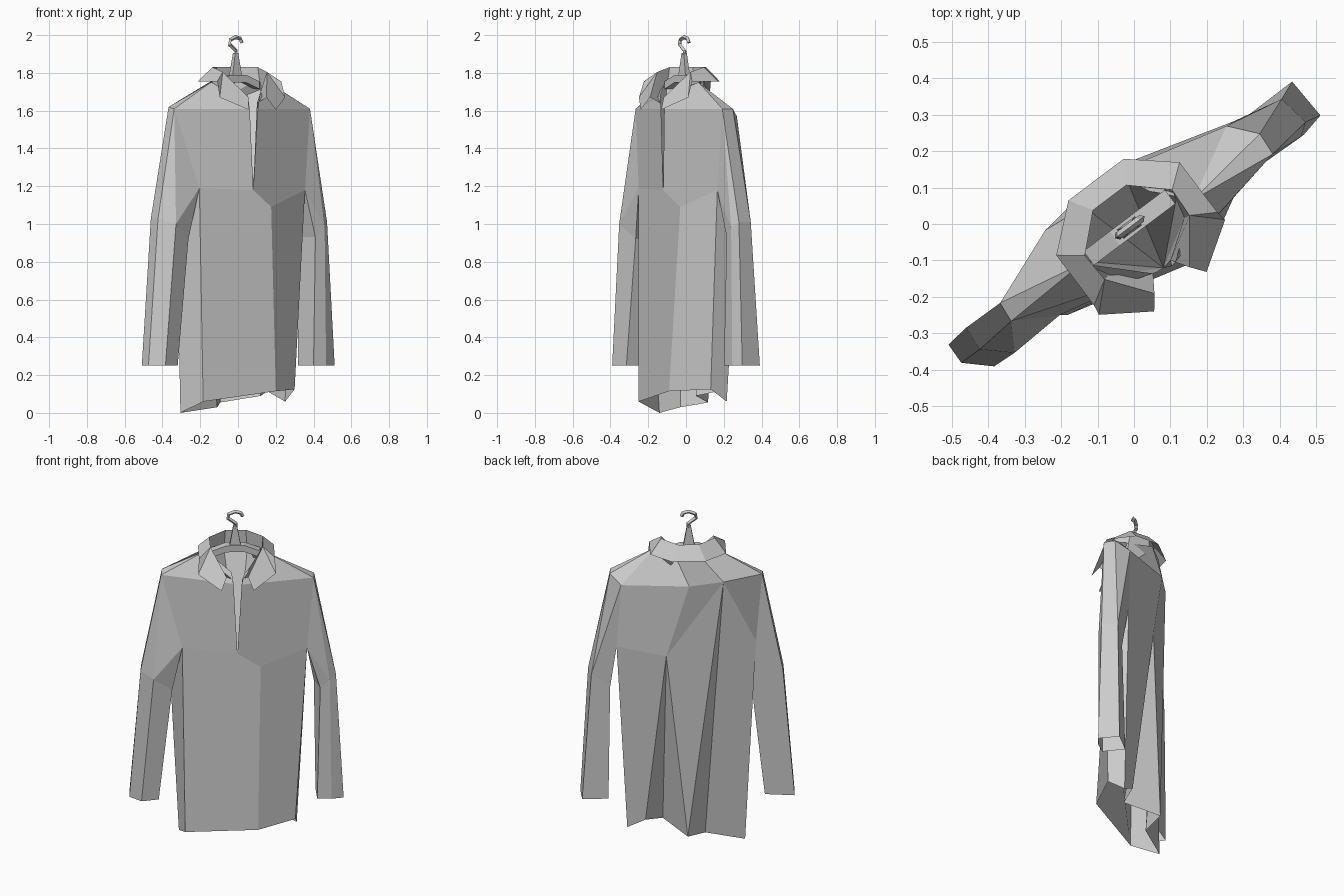
import bpy
import bmesh
import math
from mathutils import Matrix, Vector

cube = bpy.data.objects.get("Cube")
if cube:
    bpy.data.objects.remove(cube, do_unlink=True)

# One plain grey for cloth and hanger
grey = bpy.data.materials.new("plain_grey")
grey.use_nodes = True
grey.diffuse_color = (0.6, 0.6, 0.6, 1)
grey.node_tree.nodes["Principled BSDF"].inputs["Base Color"].default_value = (0.6, 0.6, 0.6, 1)

# The coat is modelled facing front, then turned about z
TURN = Matrix.Rotation(math.radians(37), 4, "Z")


def finish(name, bm):
    """Turn a bmesh into a flat shaded object."""
    bmesh.ops.remove_doubles(bm, verts=bm.verts, dist=0.0005)
    bmesh.ops.recalc_face_normals(bm, faces=bm.faces)
    bm.transform(TURN)
    mesh = bpy.data.meshes.new(name)
    bm.to_mesh(mesh)
    bm.free()
    mesh.materials.append(grey)
    obj = bpy.data.objects.new(name, mesh)
    bpy.context.collection.objects.link(obj)


def panels(name, points, faces):
    """Cloth panels, each face a string of point names."""
    bm = bmesh.new()
    verts = {key: bm.verts.new(co) for key, co in points.items()}
    for face in faces:
        bm.faces.new([verts[key] for key in face.split()])
    loose = [v for v in bm.verts if not v.link_faces]
    bmesh.ops.delete(bm, geom=loose, context="VERTS")
    finish(name, bm)


def loft(bm, rings, closed=True):
    """Skin a list of equal rings with quads."""
    rows = [[bm.verts.new(co) for co in ring] for ring in rings]
    count = len(rows[0])
    for low, high in zip(rows, rows[1:]):
        for i in range(count if closed else count - 1):
            j = (i + 1) % count
            bm.faces.new((low[i], low[j], high[j], high[i]))
    if closed:
        bm.faces.new(rows[0])
        bm.faces.new(rows[-1])


# Shoulders and armpits, shared by body and sleeves
joints = {
    "r_shoulder_front": (-0.43, -0.01, 1.61), "r_shoulder_back": (-0.424, 0.048, 1.62),
    "r_armpit_front": (-0.314, -0.077, 1.19), "r_armpit_back": (-0.39, 0.03, 1.2),
    "l_shoulder_front": (0.42, -0.076, 1.61), "l_shoulder_top": (0.425, -0.01, 1.61),
    "l_shoulder_back": (0.365, 0.062, 1.57),
    "l_armpit_front": (0.383, -0.081, 1.18), "l_armpit_back": (0.39, 0.06, 1.19),
}

# Front slit, back pleats, neck and hem
body = dict(joints)
body.update({
    "slit_right": (-0.03, -0.143, 1.61), "slit_left": (0.015, -0.155, 1.61),
    "slit_end": (-0.008, -0.145, 1.18), "fold": (0.122, -0.13, 1.09),
    "yoke_mid": (-0.012, 0.158, 1.6), "pleat_right": (-0.205, 0.133, 1.613),
    "pleat_left": (0.115, 0.138, 1.163),
    "neck_front_right": (-0.04, -0.14, 1.68), "neck_front_left": (0.03, -0.15, 1.68),
    "neck_side_right": (-0.18, 0.0, 1.75), "neck_side_left": (0.17, -0.045, 1.75),
    "neck_back_right": (-0.08, 0.12, 1.76), "neck_back_left": (0.06, 0.12, 1.76),
    "hem_front_right": (-0.298, -0.089, 0.06), "hem_fold": (0.106, -0.192, 0.115),
    "hem_front_left": (0.318, -0.076, 0.125), "hem_back_left": (0.329, 0.022, 0.06),
    "hem_a": (0.228, 0.045, 0.115), "hem_b": (0.128, -0.03, 0.09),
    "hem_c": (-0.005, 0.15, 0.055), "hem_d": (-0.106, 0.042, 0.03),
    "hem_back_right": (-0.328, 0.071, 0.0),
})
panels("coat_body", body, [
    # front
    "r_shoulder_front r_armpit_front slit_end slit_right",
    "r_armpit_front hem_front_right hem_fold fold slit_end",
    "slit_end fold l_armpit_front l_shoulder_front slit_left",
    "fold hem_fold hem_front_left l_armpit_front",
    # sides
    "r_armpit_front r_armpit_back hem_back_right hem_front_right",
    "l_armpit_front hem_front_left hem_back_left l_armpit_back",
    # back with pleats
    "r_armpit_back r_shoulder_back pleat_right",
    "r_armpit_back pleat_right hem_d hem_back_right",
    "pleat_right hem_c hem_d",
    "pleat_right pleat_left hem_c",
    "pleat_right yoke_mid pleat_left",
    "yoke_mid l_shoulder_back l_armpit_back pleat_left",
    "pleat_left hem_b hem_c",
    "pleat_left hem_a hem_b",
    "pleat_left l_armpit_back hem_back_left hem_a",
    # yoke up to the neck
    "r_shoulder_front slit_right neck_front_right neck_side_right",
    "r_shoulder_front neck_side_right r_shoulder_back",
    "r_shoulder_back neck_side_right neck_back_right pleat_right",
    "pleat_right neck_back_right neck_back_left yoke_mid",
    "yoke_mid neck_back_left neck_side_left l_shoulder_back",
    "l_shoulder_back neck_side_left l_shoulder_top",
    "l_shoulder_top neck_side_left l_shoulder_front",
    "l_shoulder_front neck_side_left neck_front_left slit_left",
])


# Sleeves: five sided tubes, elbow ring and open cuff ring
def sleeve(name, side, elbow, cuff):
    points = dict(joints)
    for i in range(5):
        points[f"elbow{i}"] = elbow[i]
        points[f"cuff{i}"] = (*cuff[i], 0.25)
    top = side + "_shoulder_top" if side == "l" else side + "_shoulder_back"
    s = side + "_"
    faces = [
        f"{top} {s}shoulder_front elbow1 elbow0",
        f"{s}shoulder_front elbow2 elbow1",
        f"{s}shoulder_front {s}armpit_front elbow2",
        f"{s}armpit_front elbow3 elbow2",
        f"{s}armpit_front {s}armpit_back elbow4 elbow3",
        f"{s}armpit_back {s}shoulder_back elbow0 elbow4",
    ]
    if side == "l":
        faces.append(f"{s}shoulder_back {top} elbow0")
    for i in range(5):
        j = (i + 1) % 5
        faces.append(f"elbow{i} elbow{j} cuff{j} cuff{i}")
    panels(name, points, faces)


sleeve("right_sleeve", "r",
       [(-0.54, 0.05, 1.03), (-0.545, -0.02, 1.03), (-0.475, -0.085, 1.0),
        (-0.37, -0.055, 0.92), (-0.365, 0.02, 0.92)],
       [(-0.606, 0.042), (-0.608, -0.019), (-0.542, -0.081), (-0.445, -0.06), (-0.44, 0.02)])
sleeve("left_sleeve", "l",
       [(0.53, 0.03, 1.01), (0.545, -0.06, 1.01), (0.51, -0.085, 0.98),
        (0.457, -0.075, 0.93), (0.425, 0.03, 0.93)],
       [(0.582, 0.051), (0.588, -0.07), (0.52, -0.085), (0.44, -0.08), (0.435, 0.05)])

# Folded collar: inner stand, top edge and outer flap, mirrored about the neck.
# The doubled corner gives each lapel its notch.
corner_low, corner_high = (0.13, -0.07, 1.71), (0.146, -0.073, 1.805)
stand = [(0.03, -0.14, 1.64), corner_low, corner_low, (0.16, 0.0, 1.72), (0.065, 0.1, 1.71)]
crest = [(0.06, -0.186, 1.67), corner_high, corner_high, (0.15, 0.012, 1.83), (0.057, 0.098, 1.83)]
flap = [(0.09, -0.225, 1.605), (0.217, -0.141, 1.67), (0.212, -0.112, 1.755),
        (0.212, 0.06, 1.755), (0.095, 0.16, 1.755)]


def both_sides(half):
    shift = Vector((-0.01, 0, 0))
    full = half + [(-x, y, z) for x, y, z in reversed(half)]
    return [Vector(p) + shift for p in full]


bm = bmesh.new()
loft(bm, [both_sides(half) for half in (stand, crest, flap)], closed=False)
finish("collar", bm)

# Lining: a fan from the collar stand down to the end of the slit
bm = bmesh.new()
tip = bm.verts.new(body["slit_end"])
edge = [body["slit_left"]] + both_sides(stand[:2] + stand[3:]) + [body["slit_right"]]
rim = [bm.verts.new(co) for co in edge]
for a, b in zip(rim, rim[1:]):
    bm.faces.new((a, b, tip))
finish("lining", bm)

# Hanger bar, drooping at both ends
HANG = -0.016
bm = bmesh.new()
stations = [(-0.14, 1.735), (-0.05, 1.77), (0.05, 1.77), (0.14, 1.735)]
loft(bm, [[(x + HANG, y, z + dz) for y, dz in ((-0.024, -0.02), (0.024, -0.02), (0.024, 0.02), (-0.024, 0.02))]
          for x, z in stations])
finish("hanger_bar", bm)

# Flat tapered hanger neck
bm = bmesh.new()
loft(bm, [[(HANG + sx * w, sy * d, z) for sx, sy in ((-1, -1), (1, -1), (1, 1), (-1, 1))]
          for w, d, z in ((0.034, 0.016, 1.77), (0.01, 0.01, 1.905))])
finish("hanger_neck", bm)

# Angular hook: a square tube along a short path
path = [(0, 1.89), (0.005, 1.915), (-0.04, 1.95), (-0.035, 1.975), (0, 1.989), (0.03, 1.982), (0.042, 1.96)]
path = [Vector((x + HANG, 0, z)) for x, z in path]
depth = Vector((0, 0.011, 0))
bm = bmesh.new()
rings = []
for i, point in enumerate(path):
    along = (path[min(i + 1, len(path) - 1)] - path[max(i - 1, 0)]).normalized()
    across = along.cross(depth)
    rings.append([point + across, point + depth, point - across, point - depth])
loft(bm, rings)
finish("hanger_hook", bm)
